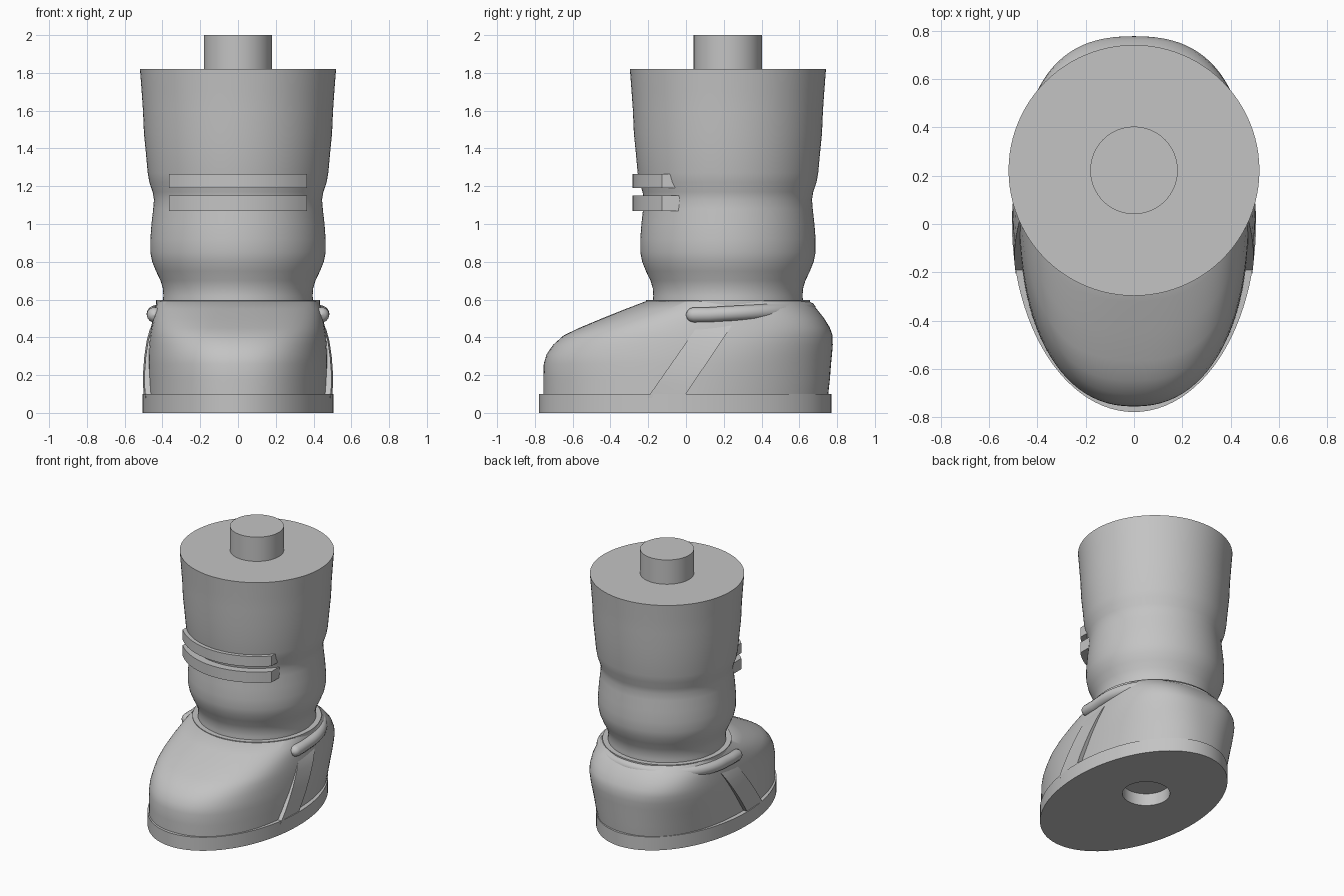
import bpy, bmesh, math

cube = bpy.data.objects.get("Cube")
if cube:
    bpy.data.objects.remove(cube)

GREY = (0.55, 0.55, 0.55, 1)
grey = bpy.data.materials.new("plain_grey")
grey.use_nodes = True
grey.diffuse_color = GREY
grey.node_tree.nodes["Principled BSDF"].inputs["Base Color"].default_value = GREY

SEGMENTS = 96
ANKLE_Y = 0.222


def ring(z, width, front, back, mid, power=2.0):
    """Egg-shaped outline with separate front and back lengths."""
    points = []
    for i in range(SEGMENTS):
        a = 2 * math.pi * i / SEGMENTS
        c, s = math.cos(a), math.sin(a)
        x = math.copysign(abs(c) ** (2 / power), c) * width
        reach = back - mid if s > 0 else mid - front
        y = mid + math.copysign(abs(s) ** (2 / power), s) * reach
        points.append((x, y, z))
    return points


def circle(z, r, y=ANKLE_Y):
    return ring(z, r, y - r, y + r, y)


def loft(name, rings, angle=35):
    """Skin a stack of outlines and cap both ends."""
    bm = bmesh.new()
    loops = [[bm.verts.new(p) for p in pts] for pts in rings]
    n = len(loops[0])
    for lo, hi in zip(loops, loops[1:]):
        for i in range(n):
            j = (i + 1) % n
            bm.faces.new((lo[i], lo[j], hi[j], hi[i]))
    bm.faces.new(loops[0][::-1])
    bm.faces.new(loops[-1])
    bmesh.ops.recalc_face_normals(bm, faces=bm.faces[:])
    mesh = bpy.data.meshes.new(name)
    bm.to_mesh(mesh)
    bm.free()
    obj = bpy.data.objects.new(name, mesh)
    bpy.context.collection.objects.link(obj)
    mesh.materials.append(grey)
    bpy.ops.object.select_all(action="DESELECT")
    obj.select_set(True)
    bpy.context.view_layer.objects.active = obj
    bpy.ops.object.shade_smooth_by_angle(angle=math.radians(angle))
    return obj


# Sole with a round socket underneath
SOCKET_Y = 0.127
loft("sole", [
    circle(0.22, 0.16, SOCKET_Y),
    circle(0, 0.16, SOCKET_Y),
    ring(0, 0.505, -0.778, 0.77, 0),
    ring(0.1, 0.505, -0.778, 0.77, 0),
    circle(0.1, 0.2, SOCKET_Y),
    circle(0.25, 0.2, SOCKET_Y),
])

# Shoe body: height, half width, toe, heel, middle, squareness
shoe = [
    (0.09, 0.472, -0.755, 0.752, 0.0, 2.2),
    (0.18, 0.474, -0.755, 0.762, 0.04, 2.25),
    (0.26, 0.476, -0.753, 0.768, 0.08, 2.3),
    (0.31, 0.475, -0.738, 0.773, 0.11, 2.35),
    (0.36, 0.472, -0.704, 0.777, 0.14, 2.4),
    (0.41, 0.467, -0.648, 0.776, 0.16, 2.5),
    (0.45, 0.46, -0.565, 0.762, 0.17, 2.6),
    (0.5, 0.452, -0.445, 0.732, 0.19, 2.6),
    (0.55, 0.443, -0.32, 0.692, 0.21, 2.4),
    (0.592, 0.425, -0.21, 0.645, 0.22, 2.2),
]
loft("shoe_body", [ring(*row) for row in shoe], 40)
loft("ankle_rim", [circle(0.572, 0.434), circle(0.597, 0.434)])

# Leg with soft folds, and the peg on top
leg = [(0.57, 0.4), (0.62, 0.395), (0.66, 0.398), (0.7, 0.41), (0.75, 0.434),
       (0.8, 0.454), (0.85, 0.464), (0.92, 0.464), (1.0, 0.458), (1.08, 0.449),
       (1.13, 0.445), (1.17, 0.452), (1.22, 0.469), (1.27, 0.478), (1.38, 0.488),
       (1.48, 0.498), (1.6, 0.503), (1.7, 0.51), (1.82, 0.519)]
loft("leg", [circle(z, r) for z, r in leg])
loft("top_peg", [circle(1.8, 0.181), circle(2.0, 0.181)])

# Two curved bars across the shin
HALF, BAR_R = 0.365, 0.505
for name, low, high in (("upper_shin_bar", 1.19, 1.265), ("lower_shin_bar", 1.07, 1.15)):
    xs = [HALF * (i / 12 - 1) for i in range(25)]
    arc = [(x, ANKLE_Y - math.sqrt(BAR_R ** 2 - x * x)) for x in xs]
    outline = arc + [(HALF, 0), (-HALF, 0)]
    loft(name, [[(x, y, z) for x, y in outline] for z in (low, high)])

# Slanted side straps
strap = [(0.08, 0.498), (0.15, 0.503), (0.22, 0.502), (0.3, 0.496),
         (0.38, 0.484), (0.44, 0.468), (0.5, 0.44)]
for side, name in ((1, "left_strap"), (-1, "right_strap")):
    rows = []
    for z, x in strap:
        front = -0.19 + (z - 0.1) * 0.7
        back = (z - 0.1) * 0.67
        rows.append([(side * 0.4, front, z), (side * (x - 0.008), front, z),
                     (side * x, back, z), (side * 0.4, back, z)])
    loft(name, rows)

# Rounded piping that wraps the heel
path = []
for i in range(61):
    a = math.pi * i / 60
    path.append((0.443 * math.cos(a), 0.21 + 0.438 * math.sin(a), 0.525 + 0.022 * math.sin(a), 1))
ends = [(0.0, 0.05), (0.006, 0.5), (0.018, 0.83), (0.04, 1), (0.12, 1)]
start = [(0.442, y, 0.519, r) for y, r in ends]
finish = [(-x, y, z, r) for x, y, z, r in reversed(start)]
curve = bpy.data.curves.new("heel_piping", "CURVE")
curve.dimensions = "3D"
curve.bevel_depth = 0.041
curve.bevel_resolution = 5
curve.use_fill_caps = True
spline = curve.splines.new("POLY")
points = start + path + finish
spline.points.add(len(points) - 1)
for target, (x, y, z, r) in zip(spline.points, points):
    target.co = (x, y, z, 1)
    target.radius = r
curve.materials.append(grey)
bpy.context.collection.objects.link(bpy.data.objects.new("heel_piping", curve))
